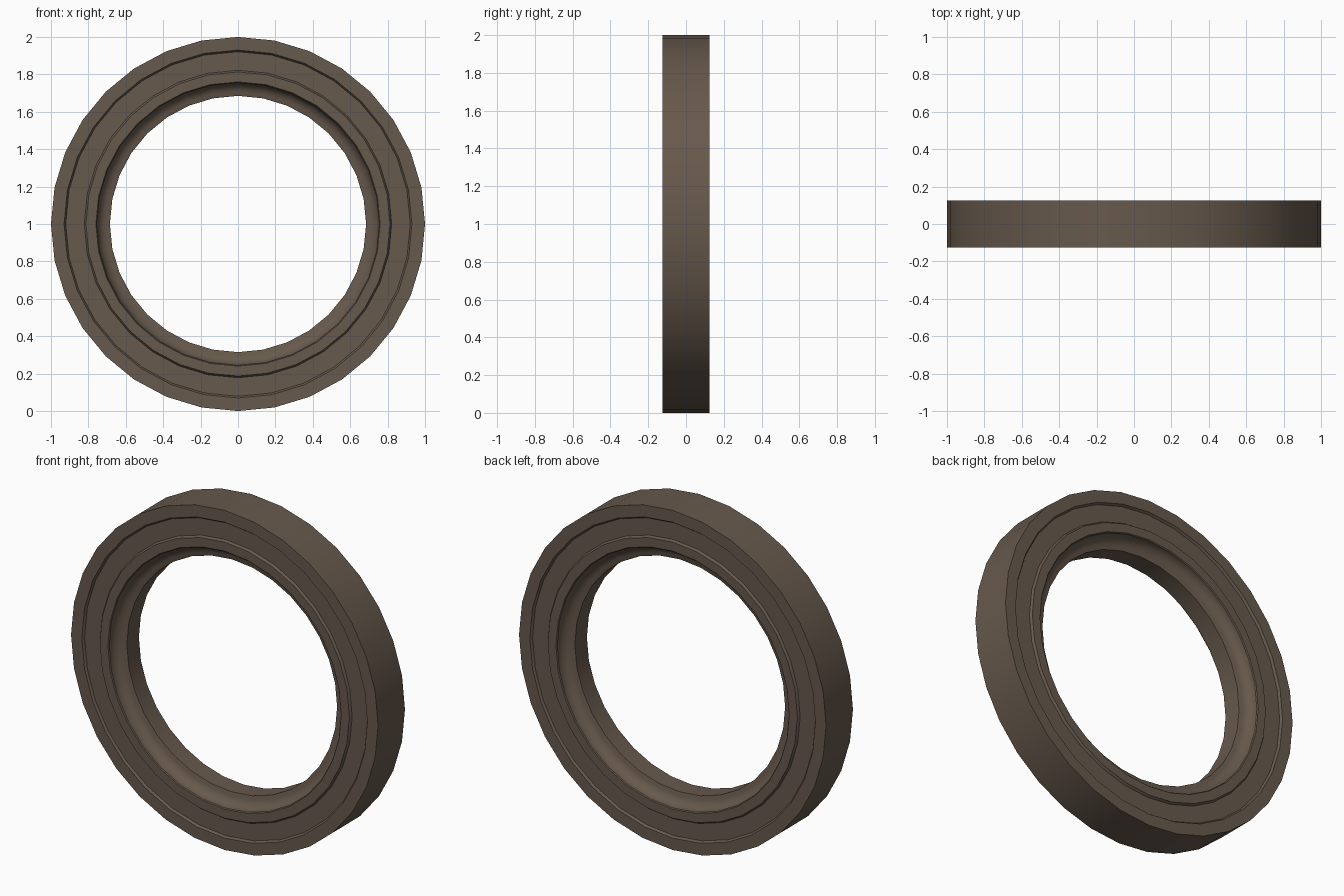
import bpy, bmesh, math

if "Cube" in bpy.data.objects:
    bpy.data.objects.remove(bpy.data.objects["Cube"])

SIDES = 32

wood = bpy.data.materials.new("dark brown")
wood.diffuse_color = (0.135, 0.1, 0.073, 1)
wood.use_nodes = True
wood.node_tree.nodes["Principled BSDF"].inputs["Base Color"].default_value = wood.diffuse_color

# Moulding profile of the front half: (radius, y)
half = [(1.0, -0.125), (0.93, -0.125), (0.921, -0.112), (0.822, -0.112),
        (0.813, -0.125), (0.76, -0.125), (0.755, -0.12)]
# Concave cove running down to the inner wall
for i in range(7):
    a = math.radians(90) * i / 6
    half.append((0.69 + 0.065 * math.cos(a), -0.118 + 0.06 * math.sin(a)))
half.append((0.685, -0.056))
# Mirror front to back to close the section
profile = half + [(r, -y) for r, y in reversed(half)]

# Sweep the section around the y axis
bm = bmesh.new()
rings = []
for s in range(SIDES):
    t = 2 * math.pi * s / SIDES
    rings.append([bm.verts.new((r * math.sin(t), y, 1 + r * math.cos(t))) for r, y in profile])
n = len(profile)
for s in range(SIDES):
    a, b = rings[s], rings[(s + 1) % SIDES]
    for i in range(n):
        j = (i + 1) % n
        bm.faces.new((a[i], a[j], b[j], b[i]))
bmesh.ops.recalc_face_normals(bm, faces=bm.faces)

mesh = bpy.data.meshes.new("round_frame")
bm.to_mesh(mesh)
bm.free()
frame = bpy.data.objects.new("round_frame", mesh)
mesh.materials.append(wood)
bpy.context.collection.objects.link(frame)

# Smooth the curves, keep the moulding edges crisp
bpy.context.view_layer.objects.active = frame
frame.select_set(True)
bpy.ops.object.shade_smooth_by_angle(angle=math.radians(30))
